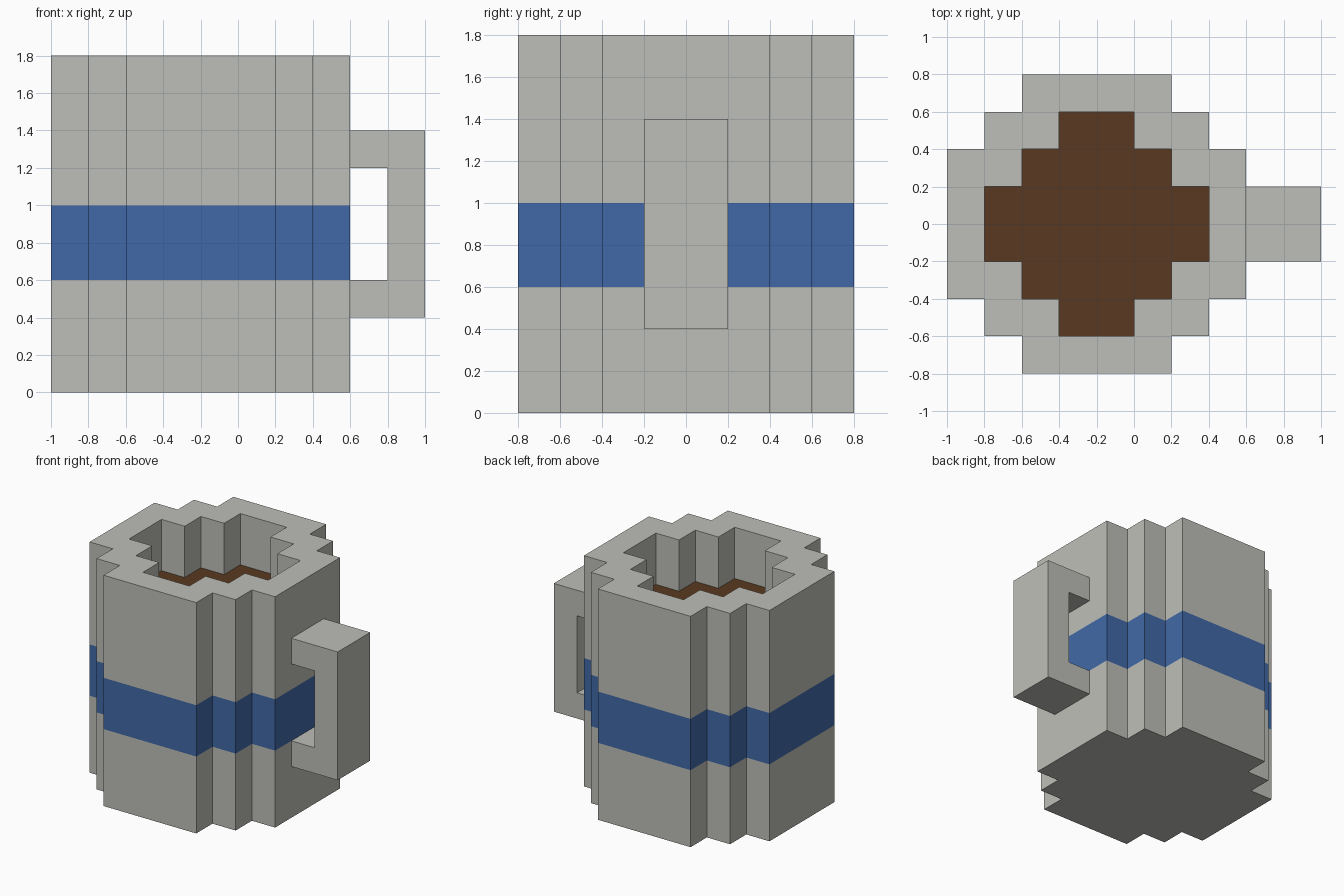
import bpy
import bmesh

cube = bpy.data.objects.get("Cube")
if cube:
    bpy.data.objects.remove(cube, do_unlink=True)


def material(name, rgb):
    mat = bpy.data.materials.new(name)
    mat.use_nodes = True
    mat.diffuse_color = (*rgb, 1)
    mat.node_tree.nodes["Principled BSDF"].inputs["Base Color"].default_value = (*rgb, 1)
    return mat


grey = material("stone_grey", (0.515, 0.521, 0.479))
blue = material("band_blue", (0.053, 0.141, 0.392))
brown = material("coffee_brown", (0.100, 0.041, 0.015))


def make_object(name, bm, mats):
    bmesh.ops.recalc_face_normals(bm, faces=bm.faces)
    mesh = bpy.data.meshes.new(name)
    bm.to_mesh(mesh)
    bm.free()
    for mat in mats:
        mesh.materials.append(mat)
    obj = bpy.data.objects.new(name, mesh)
    bpy.context.collection.objects.link(obj)
    return obj


CENTRE_X = -0.2
QUARTER = [(0.8, 0.4), (0.6, 0.4), (0.6, 0.6), (0.4, 0.6), (0.4, 0.8)]


def stepped_outline(inset):
    """Stepped round outline, mirrored from one quarter, counter-clockwise."""
    q = [(x - inset, y - inset) for x, y in QUARTER]
    half = q + [(-x, y) for x, y in reversed(q)]
    return half + [(-x, -y) for x, y in half]


# Cup: rings up the outside, over the rim and down to the coffee surface
bm = bmesh.new()
levels = [(0, 0), (0, 0.6), (0, 1.0), (0, 1.8), (0.2, 1.8), (0.2, 1.4)]
rings = [[bm.verts.new((x + CENTRE_X, y, z)) for x, y in stepped_outline(inset)]
         for inset, z in levels]
for level, (low, high) in enumerate(zip(rings, rings[1:])):
    for i in range(len(low)):
        j = (i + 1) % len(low)
        face = bm.faces.new((low[i], low[j], high[j], high[i]))
        face.material_index = 1 if level == 1 else 0  # painted band
bm.faces.new(rings[0][::-1])
coffee = bm.faces.new(rings[-1])
coffee.material_index = 2
make_object("cup", bm, [grey, blue, brown])

# Handle: C-shaped profile extruded across y, ends sunk into the cup wall
bm = bmesh.new()
profile = [(0.55, 0.4), (1.0, 0.4), (1.0, 1.4), (0.55, 1.4),
           (0.55, 1.2), (0.8, 1.2), (0.8, 0.6), (0.55, 0.6)]
side = bm.faces.new([bm.verts.new((x, -0.2, z)) for x, z in profile])
extruded = bmesh.ops.extrude_face_region(bm, geom=[side], use_keep_orig=True)
moved = [v for v in extruded["geom"] if isinstance(v, bmesh.types.BMVert)]
bmesh.ops.translate(bm, verts=moved, vec=(0, 0.4, 0))
make_object("handle", bm, [grey])
